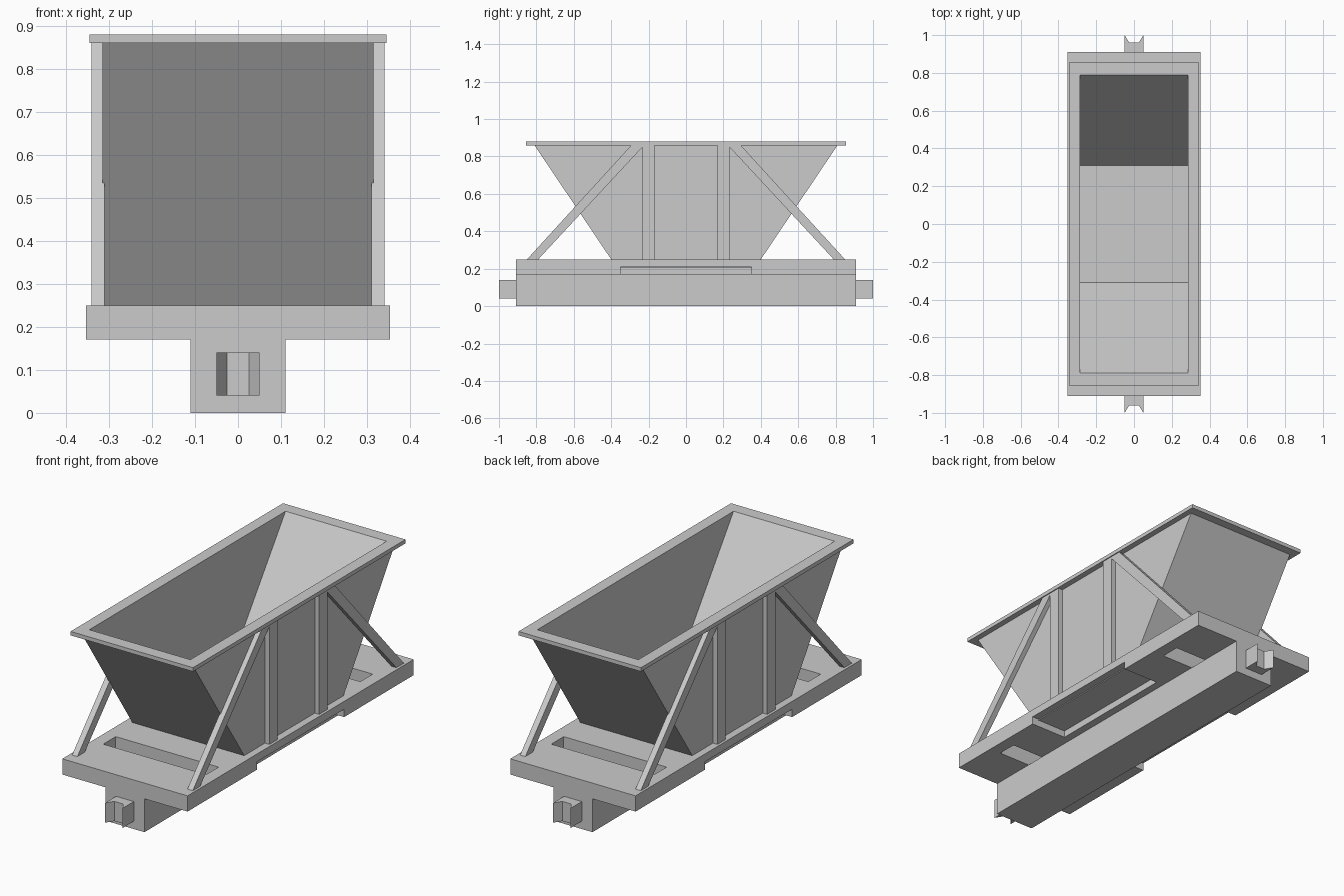
import bpy, bmesh

if "Cube" in bpy.data.objects:
    bpy.data.objects.remove(bpy.data.objects["Cube"])


def make_object(name, bm):
    bmesh.ops.recalc_face_normals(bm, faces=bm.faces)
    mesh = bpy.data.meshes.new(name)
    bm.to_mesh(mesh)
    bm.free()
    ob = bpy.data.objects.new(name, mesh)
    bpy.context.collection.objects.link(ob)
    return ob


def prism(name, profile, axis, lo, hi):
    """Extrude a 2D profile along axis: 'x' takes (y, z), 'z' takes (x, y)."""
    bm = bmesh.new()
    place = (lambda p, t: (t, p[0], p[1])) if axis == 'x' else (lambda p, t: (p[0], p[1], t))
    a = [bm.verts.new(place(p, lo)) for p in profile]
    b = [bm.verts.new(place(p, hi)) for p in profile]
    bm.faces.new(a)
    bm.faces.new(b)
    for i in range(len(a)):
        j = (i + 1) % len(a)
        bm.faces.new((a[i], a[j], b[j], b[i]))
    return make_object(name, bm)


def box(name, x0, x1, y0, y1, z0, z1):
    return prism(name, [(x0, y0), (x1, y0), (x1, y1), (x0, y1)], 'z', z0, z1)


def loft(name, rings):
    """Join centred rectangles (half x, half y, z) into a closed shell."""
    bm = bmesh.new()
    loops = [[bm.verts.new((sx * hx, sy * hy, z))
              for sx, sy in ((-1, -1), (1, -1), (1, 1), (-1, 1))] for hx, hy, z in rings]
    for a, b in zip(loops, loops[1:]):
        for i in range(4):
            j = (i + 1) % 4
            bm.faces.new((a[i], a[j], b[j], b[i]))
    bm.faces.new(loops[0])
    bm.faces.new(loops[-1])
    return make_object(name, bm)


def cut(target, cutter):
    mod = target.modifiers.new("cut", 'BOOLEAN')
    mod.operation = 'DIFFERENCE'
    mod.solver = 'EXACT'
    mod.object = cutter
    bpy.context.view_layer.objects.active = target
    bpy.ops.object.modifier_apply(modifier=mod.name)
    bpy.data.objects.remove(cutter)


# Deck with hopper well, end slots and side notches
deck = box("deck", -0.353, 0.353, -0.91, 0.91, 0.17, 0.25)
cut(deck, box("well_cutter", -0.3, 0.3, -0.38, 0.38, 0.205, 0.3))
for s in (-1, 1):
    y0, y1 = sorted((s * 0.57, s * 0.67))
    cut(deck, box("slot_cutter", -0.29, 0.29, y0, y1, 0.1, 0.3))
    x0, x1 = sorted((s * 0.15, s * 0.4))
    cut(deck, box("notch_cutter", x0, x1, -0.35, 0.35, 0.1, 0.21))

# Centre sill
box("centre_sill", -0.11, 0.11, -0.91, 0.91, 0, 0.17)

# Hopper shell with its rim: up the outside, over the rim, down the inside
loft("hopper", [(0.315, 0.37, 0.205), (0.315, 0.4, 0.25), (0.315, 0.81, 0.86),
                (0.345, 0.855, 0.86), (0.345, 0.855, 0.88), (0.285, 0.79, 0.88),
                (0.285, 0.31, 0.215)])

for end, s in (("front", -1), ("back", 1)):
    # Notched couplers
    outline = [(-0.05, 0.91), (0.05, 0.91), (0.05, 1.0), (0.025, 0.96),
               (-0.025, 0.96), (-0.05, 1.0)]
    prism(end + "_coupler", [(x, s * y) for x, y in outline], 'z', 0.04, 0.14)
    for side, t in (("left", -1), ("right", 1)):
        x0, x1 = sorted((t * 0.31, t * 0.34))
        # Upright ribs on the hopper sides
        y0, y1 = sorted((s * 0.168, s * 0.233))
        box(f"{end}_{side}_rib", x0, x1, y0, y1, 0.25, 0.86)
        # Diagonal braces
        bar = [(0.85, 0.25), (0.79, 0.25), (0.233, 0.85), (0.233, 0.86), (0.293, 0.86)]
        prism(f"{end}_{side}_brace", [(s * y, z) for y, z in bar], 'x', x0, x1)
